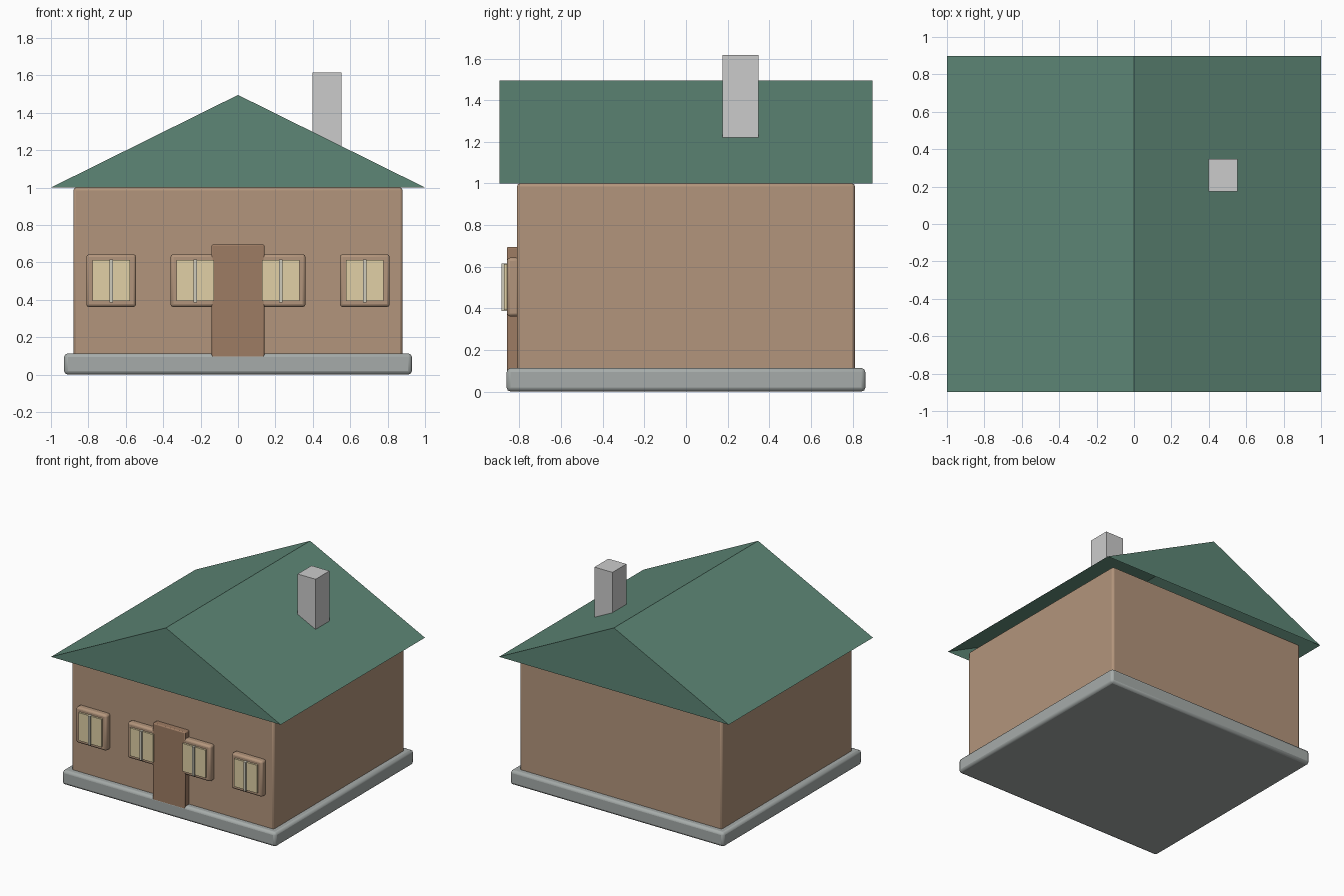
import bpy, bmesh

if "Cube" in bpy.data.objects:
    bpy.data.objects.remove(bpy.data.objects["Cube"])


def material(name, rgb):
    m = bpy.data.materials.new(name)
    m.diffuse_color = (*rgb, 1)
    m.use_nodes = True
    m.node_tree.nodes["Principled BSDF"].inputs["Base Color"].default_value = m.diffuse_color
    return m


WALL = material("wall_tan", (0.45, 0.30, 0.20))
ROOF = material("roof_green", (0.11, 0.24, 0.18))
DOOR = material("door_brown", (0.34, 0.20, 0.125))
GLASS = material("window_cream", (0.75, 0.63, 0.38))
BAR = material("bar_pale", (0.62, 0.60, 0.50))
STONE = material("stone_grey", (0.38, 0.41, 0.40))


def box(name, x, y, z, mat=None, bevel=0.0):
    """Box from (min, max) ranges, with optional rounded edges."""
    bpy.ops.mesh.primitive_cube_add(
        size=1, location=[(a + b) / 2 for a, b in (x, y, z)])
    ob = bpy.context.object
    ob.name = name
    ob.scale = [b - a for a, b in (x, y, z)]
    bpy.ops.object.transform_apply(location=False, rotation=False, scale=True)
    if mat:
        ob.data.materials.append(mat)
    if bevel:
        mod = ob.modifiers.new("rounded_edges", 'BEVEL')
        mod.width = bevel
        mod.segments = 2
        bpy.ops.object.shade_smooth_by_angle()
    return ob


# Plinth, walls, door
box("plinth", (-0.93, 0.93), (-0.862, 0.862), (0, 0.113), STONE, 0.02)
box("walls", (-0.88, 0.88), (-0.812, 0.812), (0.09, 1.0), WALL, 0.015)
box("door", (-0.142, 0.142), (-0.861, -0.80), (0.05, 0.695), DOOR, 0.008)

# Four windows: rounded frame, glass panel, upright centre bar
for i, cx in enumerate((-0.678, -0.228, 0.228, 0.678), 1):
    def span(h):
        return (cx - h, cx + h)
    box(f"window_frame_{i}", span(0.133), (-0.860, -0.80), (0.361, 0.643), WALL, 0.015)
    box(f"window_glass_{i}", span(0.10), (-0.875, -0.84), (0.392, 0.612), GLASS)
    box(f"window_bar_{i}", span(0.009), (-0.886, -0.84), (0.386, 0.615), BAR)

# Gable roof shell, open underneath
bm = bmesh.new()
front, back = [[bm.verts.new((x, y, z)) for x, z in ((-1, 1.0), (0, 1.495), (1, 1.0))]
               for y in (-0.897, 0.897)]
bm.faces.new(front)
bm.faces.new(back)
for k in range(2):
    bm.faces.new((front[k], front[k + 1], back[k + 1], back[k]))
bmesh.ops.recalc_face_normals(bm, faces=bm.faces)
mesh = bpy.data.meshes.new("roof")
bm.to_mesh(mesh)
bm.free()
if mesh.polygons[0].normal.y > 0:
    mesh.flip_normals()
mesh.materials.append(ROOF)
bpy.context.collection.objects.link(bpy.data.objects.new("roof", mesh))

# Chimney through the right slope
box("chimney", (0.397, 0.553), (0.175, 0.348), (1.1, 1.616))
